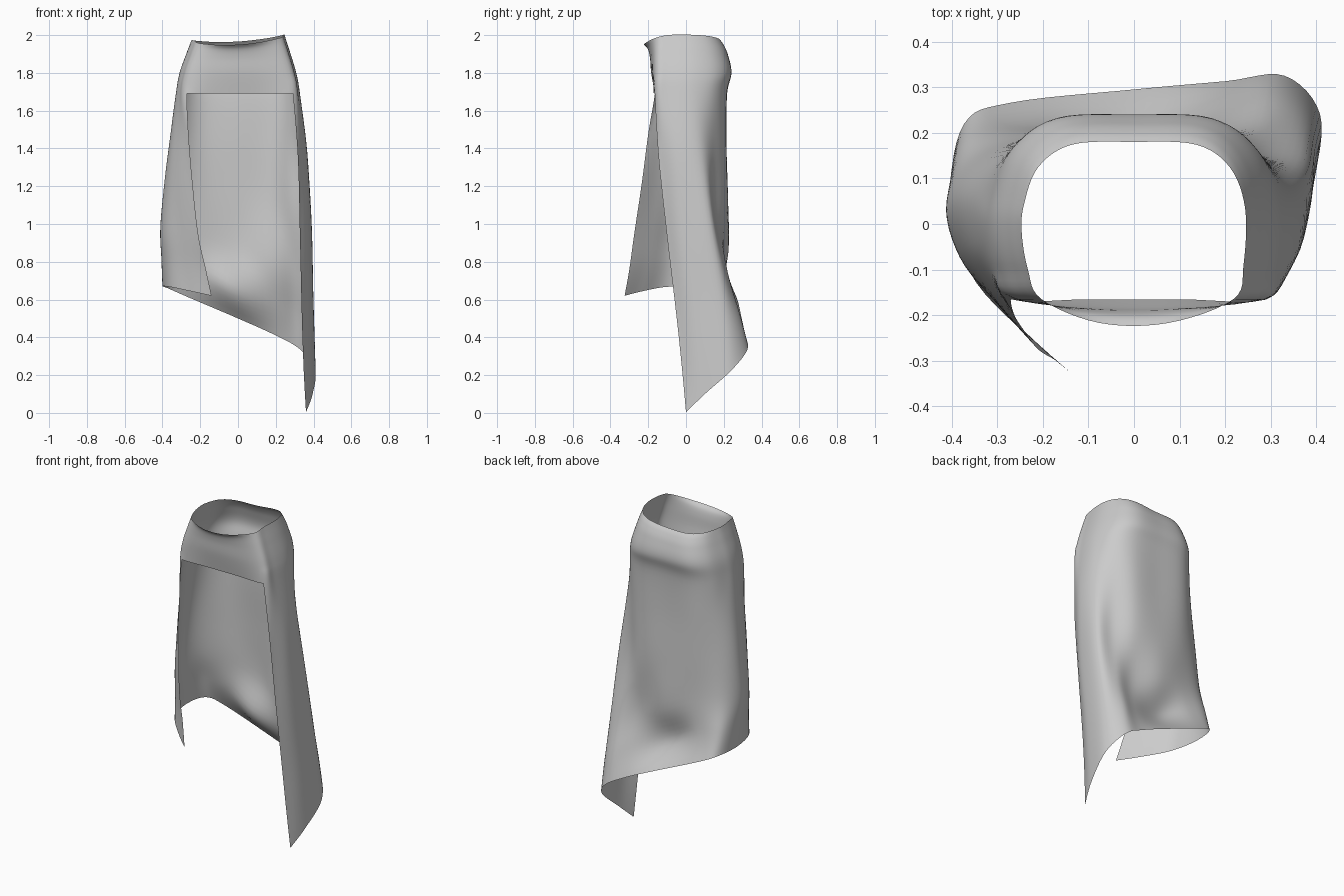
import bpy, bmesh
from mathutils import Vector

if "Cube" in bpy.data.objects:
    bpy.data.objects.remove(bpy.data.objects["Cube"])

K = 6  # subdivisions between control points


def spline(pts, k, closed=False):
    """Catmull-Rom resampling of a list of points."""
    n = len(pts)
    get = (lambda i: pts[i % n]) if closed else (lambda i: pts[max(0, min(n - 1, i))])
    out = []
    for i in range(n if closed else n - 1):
        a, b, c, d = (get(i + o) for o in (-1, 0, 1, 2))
        for s in range(k):
            t = s / k
            out.append(0.5 * (2 * b + (c - a) * t + (2 * a - 5 * b + 4 * c - d) * t * t
                              + (3 * b - a - 3 * c + d) * t ** 3))
    if not closed:
        out.append(pts[-1].copy())
    return out


# Hip ring: left front edge, round the back, right front edge, then two front points
HIP_Z = 1.69
hip = [(-.27, -.165), (-.31, -.1), (-.328, -.02), (-.322, .05), (-.28, .15), (-.18, .21), (0, .217),
       (.18, .21), (.28, .15), (.325, .04), (.32, -.09), (.29, -.165), (.1, -.165), (-.1, -.165)]

# Waist rings: height, width scale, front depth, back depth
waist = [(1.966, .75, -.217, .18), (1.94, .78, -.198, .2), (1.89, .84, -.188, .222),
         (1.8, .94, -.182, .24), (HIP_Z, 1, -.165, .217)]

# Open skirt sections: fraction of the drop, then outline from left edge to right edge
sections = [
    (.2, [(-.262, -.2), (-.315, -.12), (-.35, -.04), (-.35, .06), (-.29, .15), (-.18, .205),
          (0, .212), (.17, .208), (.275, .15), (.355, .075), (.362, -.05), (.317, -.145)]),
    (.45, [(-.24, -.235), (-.315, -.148), (-.373, -.05), (-.385, .06), (-.32, .145), (-.18, .205),
           (0, .222), (.17, .21), (.285, .155), (.383, .125), (.375, -.02), (.328, -.1)]),
    (.7, [(-.21, -.275), (-.3, -.175), (-.383, -.07), (-.41, .05), (-.345, .155), (-.18, .205),
          (0, .225), (.18, .2), (.31, .22), (.393, .185), (.385, .04), (.338, -.05)]),
    (.87, [(-.17, -.3), (-.275, -.2), (-.37, -.085), (-.405, .06), (-.365, .19), (-.22, .21),
           (-.03, .185), (.2, .25), (.322, .285), (.402, .22), (.39, .07), (.348, -.02)]),
    (1, [(-.14, -.325), (-.245, -.235), (-.36, -.105), (-.4, .07), (-.372, .22), (-.27, .266),
         (0, .295), (.2, .313), (.33, .325), (.408, .24), (.395, .1), (.36, 0)])]
hem_z = [.62, .643, .667, .67, .66, .615, .5, .41, .335, .225, .1, .003]

# Waist rows, with the rim tilted up to the right and down at the front
rows = []
for z, sx, front, back in waist:
    lift = max(0, (z - 1.8) / .166)
    ring = []
    for i, (x, y) in enumerate(hip):
        yy = y * back / .217 if y > 0 else y
        if i > 11:
            yy = front
        dz = .045 * x + .2 * x * x - (.016 if i > 11 else .012 if y < -.12 else 0)
        ring.append(Vector((x * sx, yy, z + dz * lift)))
    rows.append(spline(ring, K, True))

# Skirt rows down to the slanted hem
for v, outline in sections:
    rows.append(spline([Vector((x, y, HIP_Z + (h - HIP_Z) * v))
                        for (x, y), h in zip(outline, hem_z)], K))

# Loft: open columns run to the hem, the front columns end at the hip
bm = bmesh.new()
total, last = len(hip) * K, 11 * K
hip_row = (len(waist) - 1) * K
cols = []
for j in range(total):
    chain = rows if j <= last else rows[:len(waist)]
    cols.append([bm.verts.new(p) for p in spline([r[j] for r in chain], K)])
for j in range(total):
    a, b = cols[j], cols[(j + 1) % total]
    for i in range(hip_row if j >= last else len(a) - 1):
        bm.faces.new((a[i], b[i], b[i + 1], a[i + 1]))
bmesh.ops.recalc_face_normals(bm, faces=bm.faces)

mesh = bpy.data.meshes.new("open_front_skirt")
bm.to_mesh(mesh)
bm.free()
skirt = bpy.data.objects.new("open_front_skirt", mesh)
bpy.context.collection.objects.link(skirt)
for p in mesh.polygons:
    p.use_smooth = True
